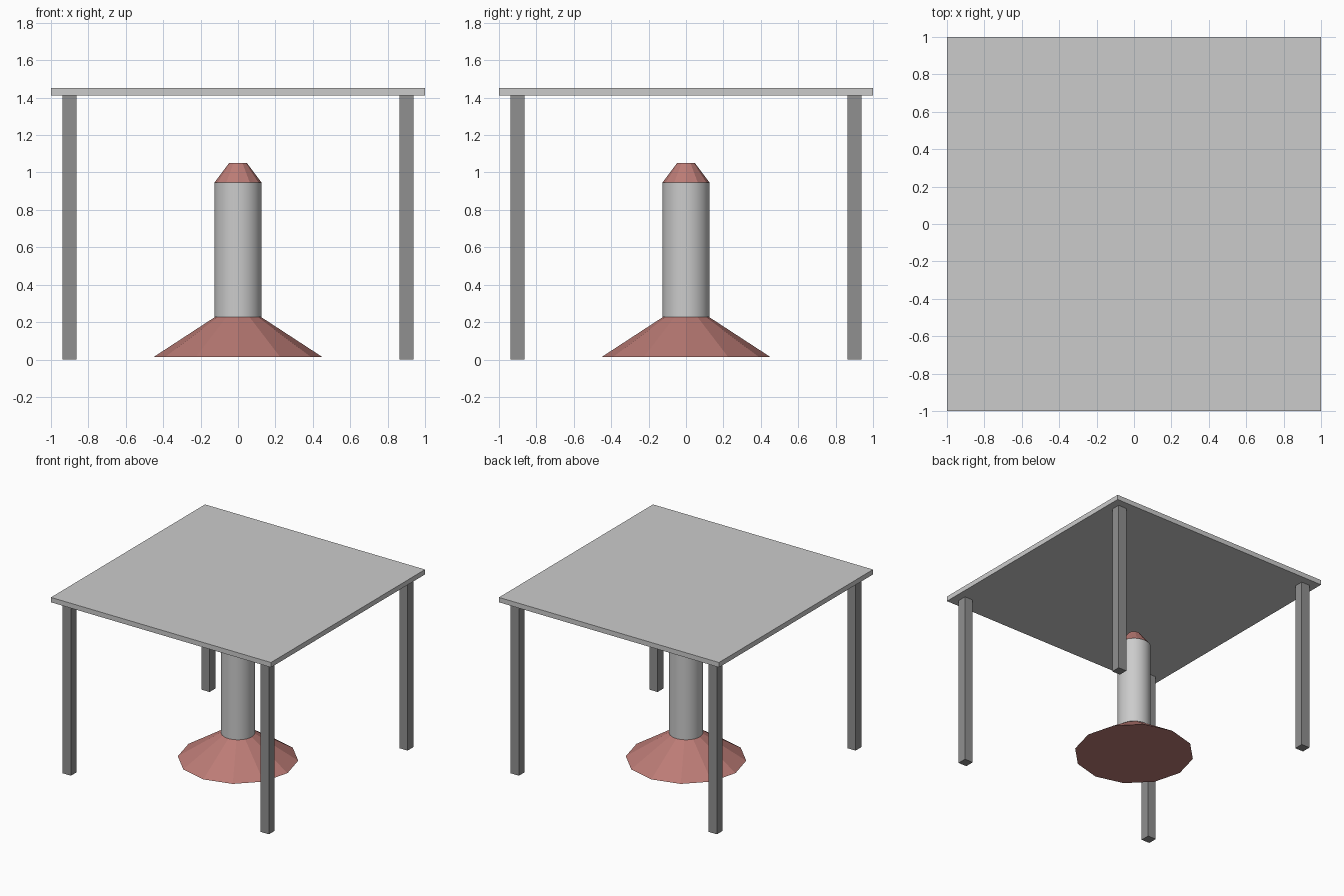
import bpy
import math

if "Cube" in bpy.data.objects:
    bpy.data.objects.remove(bpy.data.objects["Cube"])


def material(name, rgb):
    mat = bpy.data.materials.new(name)
    mat.diffuse_color = (*rgb, 1)
    mat.use_nodes = True
    mat.node_tree.nodes["Principled BSDF"].inputs["Base Color"].default_value = mat.diffuse_color
    return mat


def box(name, x, y, z0, z1, width, mat=None):
    bpy.ops.mesh.primitive_cube_add(size=1, location=(x, y, (z0 + z1) / 2))
    obj = bpy.context.object
    obj.name = name
    obj.scale = (width, width, z1 - z0)
    bpy.ops.object.transform_apply(location=False, rotation=False, scale=True)
    if mat:
        obj.data.materials.append(mat)


def frustum(name, sides, r0, r1, z0, z1, mat=None):
    bpy.ops.mesh.primitive_cone_add(vertices=sides, radius1=r0, radius2=r1,
                                    depth=z1 - z0, location=(0, 0, (z0 + z1) / 2))
    obj = bpy.context.object
    obj.name = name
    if mat:
        obj.data.materials.append(mat)
    return obj


dark = material("dark_grey", (0.28, 0.28, 0.28))
red = material("dull_red", (0.5, 0.2, 0.18))

# Table top and four square legs
box("table_top", 0, 0, 1.412, 1.452, 2.0)
for side, sx in (("left", -1), ("right", 1)):
    for end, sy in (("front", -1), ("back", 1)):
        box(f"{end}_{side}_leg", sx * 0.9, sy * 0.9, 0, 1.412, 0.075, dark)

# Central pedestal: faceted flared foot, smooth column, faceted tapered cap
frustum("pedestal_foot", 12, 0.45, 0.125, 0.014, 0.226, red)
column = frustum("pedestal_column", 32, 0.126, 0.126, 0.226, 0.946)
bpy.ops.object.shade_smooth_by_angle(angle=math.radians(30))
frustum("pedestal_cap", 12, 0.126, 0.047, 0.946, 1.051, red)
